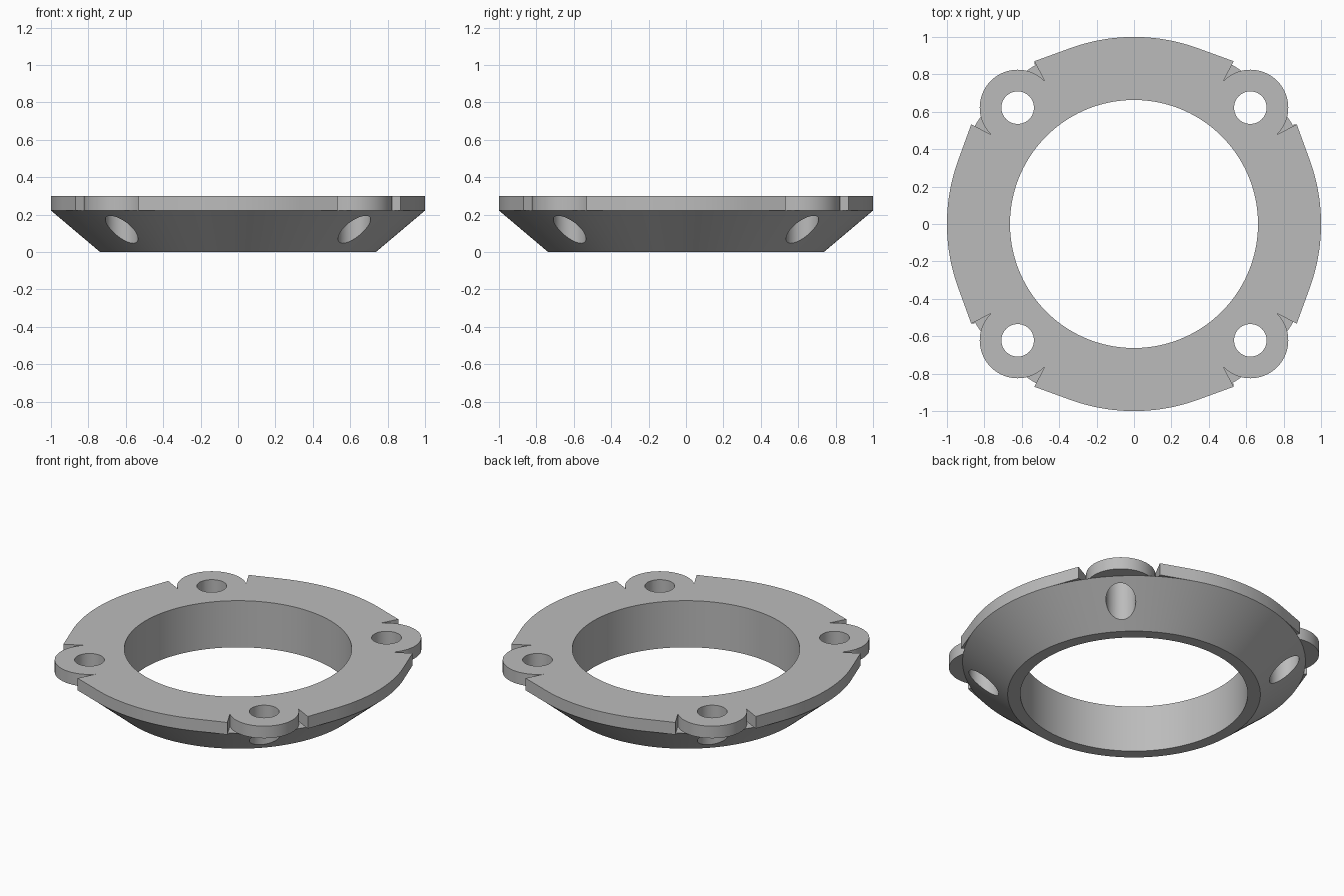
import bpy
import bmesh
from math import cos, sin, radians, sqrt

cube = bpy.data.objects.get("Cube")
if cube:
    bpy.data.objects.remove(cube, do_unlink=True)

HEIGHT, PLATE_Z = 0.30, 0.222
BORE_R, FOOT_R, RIM_R = 0.663, 0.737, 1.0
HOLE_R, HOLE_POS = 0.087, 0.622
FLAT = 20                                   # degrees from each axis where the rim arc ends
EAR_R = RIM_R - HOLE_POS * (cos(radians(FLAT)) + sin(radians(FLAT)))
SEGMENTS = 720


def plate_radius(deg):
    """Rim arc, then tangent flat, then rounded ear around the bolt hole."""
    d = deg % 90
    d = min(d, 90 - d)                      # angle from the nearest axis
    if d <= FLAT:
        return RIM_R
    flat = RIM_R / cos(radians(d - FLAT))
    centre = HOLE_POS * sqrt(2)
    off = radians(45 - d)
    inside = EAR_R ** 2 - (centre * sin(off)) ** 2
    if inside > 0:
        return min(flat, centre * cos(off) + sqrt(inside))
    return flat


def ring(bm, radius, z):
    verts = []
    for i in range(SEGMENTS):
        deg = i * 360 / SEGMENTS
        r, a = radius(deg), radians(deg)
        verts.append(bm.verts.new((r * cos(a), r * sin(a), z)))
    return verts


def constant(r):
    return lambda deg: r


# Flange body: bore, foot, cone, plate underside, plate edge and top
bm = bmesh.new()
rings = [ring(bm, constant(BORE_R), 0), ring(bm, constant(FOOT_R), 0),
         ring(bm, constant(RIM_R), PLATE_Z), ring(bm, plate_radius, PLATE_Z),
         ring(bm, plate_radius, HEIGHT), ring(bm, constant(BORE_R), HEIGHT)]
for a, b in zip(rings, rings[1:] + rings[:1]):
    for i in range(SEGMENTS):
        j = (i + 1) % SEGMENTS
        bm.faces.new((a[i], a[j], b[j], b[i]))
bmesh.ops.remove_doubles(bm, verts=bm.verts, dist=0.00001)
bmesh.ops.recalc_face_normals(bm, faces=bm.faces)
mesh = bpy.data.meshes.new("flange")
bm.to_mesh(mesh)
bm.free()
flange = bpy.data.objects.new("flange", mesh)
bpy.context.collection.objects.link(flange)

# Grey metal
metal = bpy.data.materials.new("grey metal")
metal.use_nodes = True
grey = (0.5, 0.5, 0.5, 1)
metal.diffuse_color = grey
metal.node_tree.nodes["Principled BSDF"].inputs["Base Color"].default_value = grey
mesh.materials.append(metal)

# Four vertical bolt holes through plate and cone
for sx in (-1, 1):
    for sy in (-1, 1):
        bpy.ops.mesh.primitive_cylinder_add(
            vertices=64, radius=HOLE_R, depth=1,
            location=(sx * HOLE_POS, sy * HOLE_POS, 0.2))
        cutter = bpy.context.object
        cutter.name = "bolt_hole_cutter"
        cutter.hide_render = True
        cutter.data.materials.append(metal)
        bpy.context.view_layer.objects.active = flange
        cut = flange.modifiers.new("bolt_hole", "BOOLEAN")
        cut.operation = "DIFFERENCE"
        cut.solver = "EXACT"
        cut.object = cutter
        bpy.ops.object.modifier_apply(modifier=cut.name)
        bpy.data.objects.remove(cutter, do_unlink=True)

bpy.ops.object.select_all(action="DESELECT")
flange.select_set(True)
bpy.context.view_layer.objects.active = flange
bpy.ops.object.shade_smooth_by_angle(angle=radians(25))
